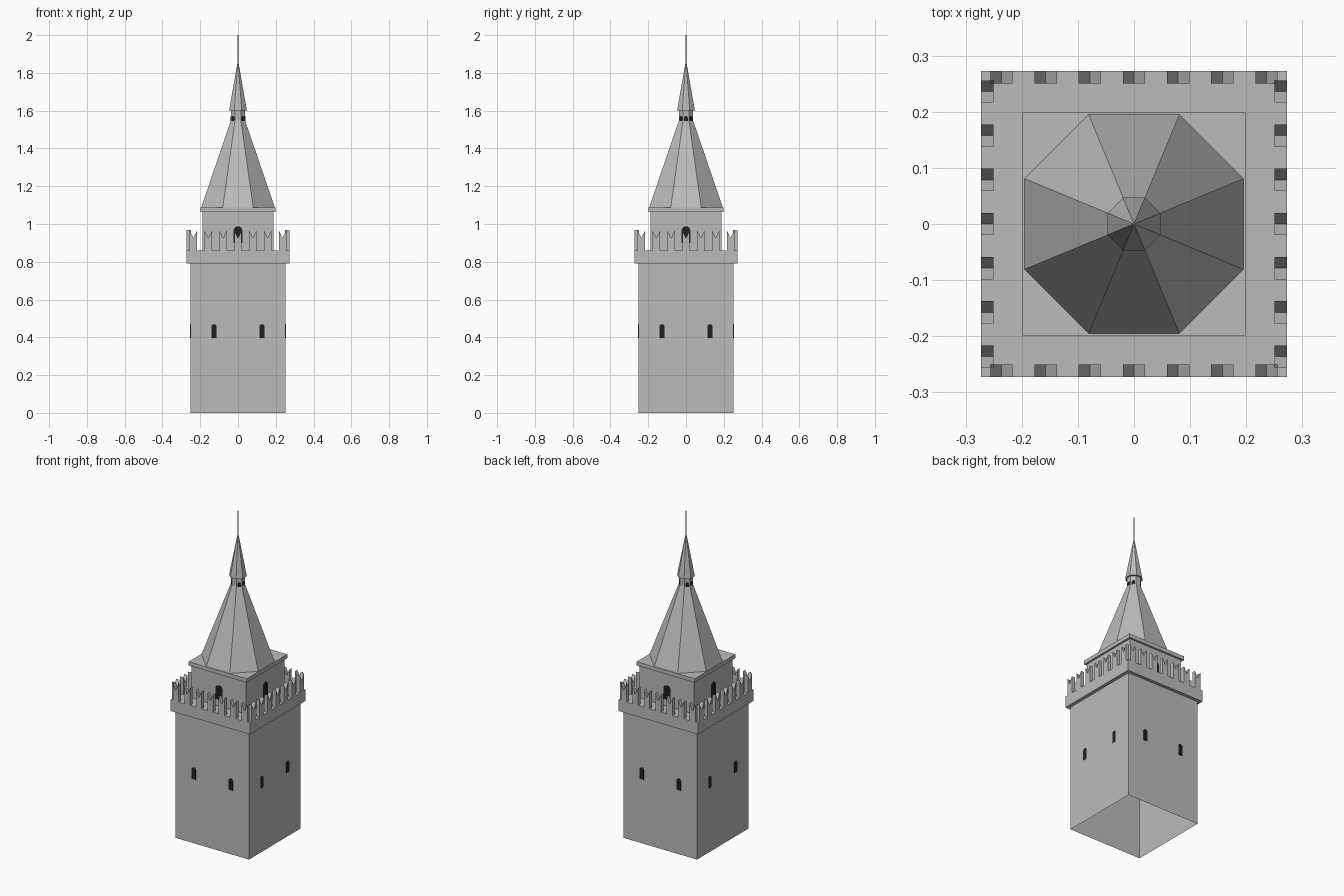
import bpy, bmesh, math
from mathutils import Matrix, Vector

if "Cube" in bpy.data.objects:
    bpy.data.objects.remove(bpy.data.objects["Cube"])


def material(name, rgb):
    m = bpy.data.materials.new(name)
    m.use_nodes = True
    m.diffuse_color = (*rgb, 1)
    m.node_tree.nodes["Principled BSDF"].inputs["Base Color"].default_value = (*rgb, 1)
    return m


STONE = material("grey stone", (0.5, 0.5, 0.5))
DARK = material("dark opening", (0.02, 0.012, 0.013))


def finish(name, bm, mat):
    bmesh.ops.recalc_face_normals(bm, faces=bm.faces)
    mesh = bpy.data.meshes.new(name)
    bm.to_mesh(mesh)
    bm.free()
    mesh.materials.append(mat)
    obj = bpy.data.objects.new(name, mesh)
    bpy.context.collection.objects.link(obj)
    return obj


def block(name, half, z0, z1, open_bottom=False):
    bm = bmesh.new()
    size = Matrix.Diagonal((2 * half, 2 * half, z1 - z0, 1))
    bmesh.ops.create_cube(bm, size=1, matrix=Matrix.Translation((0, 0, (z0 + z1) / 2)) @ size)
    obj_faces = [f for f in bm.faces if f.calc_center_median().z < z0 + 0.001]
    bmesh.ops.recalc_face_normals(bm, faces=bm.faces)
    if open_bottom:
        bmesh.ops.delete(bm, geom=obj_faces, context='FACES_ONLY')
    return finish(name, bm, STONE)


def frustum(name, r0, r1, z0, z1, sides=8):
    bm = bmesh.new()
    place = Matrix.Translation((0, 0, (z0 + z1) / 2)) @ Matrix.Rotation(math.pi / sides, 4, 'Z')
    bmesh.ops.create_cone(bm, cap_ends=True, segments=sides, radius1=r0, radius2=r1,
                          depth=z1 - z0, matrix=place)
    return finish(name, bm, STONE)


def prism(bm, profile, y0, y1, turn):
    """Extrude an x-z profile along y, then turn it about the z axis."""
    rot = Matrix.Rotation(turn, 4, 'Z')
    face = bm.faces.new([bm.verts.new(rot @ Vector((x, y0, z))) for x, z in profile])
    out = bmesh.ops.extrude_face_region(bm, geom=[face])
    moved = [v for v in out["geom"] if isinstance(v, bmesh.types.BMVert)]
    bmesh.ops.translate(bm, verts=moved, vec=rot.to_3x3() @ Vector((0, y1 - y0, 0)))


def arch(cx, half, z0, z1, steps=8):
    """Round-headed opening outline."""
    spring = z1 - half
    head = [(cx + half * math.cos(math.pi * i / steps), spring + half * math.sin(math.pi * i / steps))
            for i in range(steps + 1)]
    return [(cx - half, z0), (cx + half, z0)] + head


QUARTERS = [i * math.pi / 2 for i in range(4)]

# Main shaft, overhanging parapet, upper storey and eave
block("tower_shaft", 0.252, 0, 0.79, open_bottom=True)
block("parapet", 0.273, 0.79, 0.86)
block("upper_storey", 0.187, 0.86, 1.063)
block("eave_slab", 0.199, 1.063, 1.087)

# Swallowtail merlons, seven on each side
bm = bmesh.new()
for turn in QUARTERS:
    for i in range(-3, 4):
        c, w = i * 0.0787, 0.0198
        tail = [(c - w, 0.86), (c + w, 0.86), (c + w, 0.967), (c, 0.925), (c - w, 0.967)]
        prism(bm, tail, -0.273, -0.25, turn)
finish("merlons", bm, STONE)

# Arched openings on every side
bm = bmesh.new()
for turn in QUARTERS:
    for x in (-0.127, 0.127):
        prism(bm, arch(x, 0.014, 0.397, 0.47), -0.2535, -0.251, turn)
finish("shaft_windows", bm, DARK)

bm = bmesh.new()
for turn in QUARTERS:
    prism(bm, arch(0, 0.024, 0.9, 0.988), -0.1885, -0.186, turn)
finish("upper_windows", bm, DARK)

# Octagonal spire with lantern neck, cap and rod
frustum("spire", 0.211, 0.040, 1.087, 1.55)
frustum("lantern_neck", 0.040, 0.040, 1.55, 1.6)
frustum("spire_cap", 0.051, 0.001, 1.6, 1.865)
frustum("finial_rod", 0.002, 0.002, 1.855, 2.0)

# Lantern openings on six of the eight neck faces
bm = bmesh.new()
for k in range(8):
    if k % 4:
        prism(bm, arch(0, 0.0095, 1.545, 1.572), -0.0385, -0.0365, k * math.pi / 4)
finish("lantern_openings", bm, DARK)
